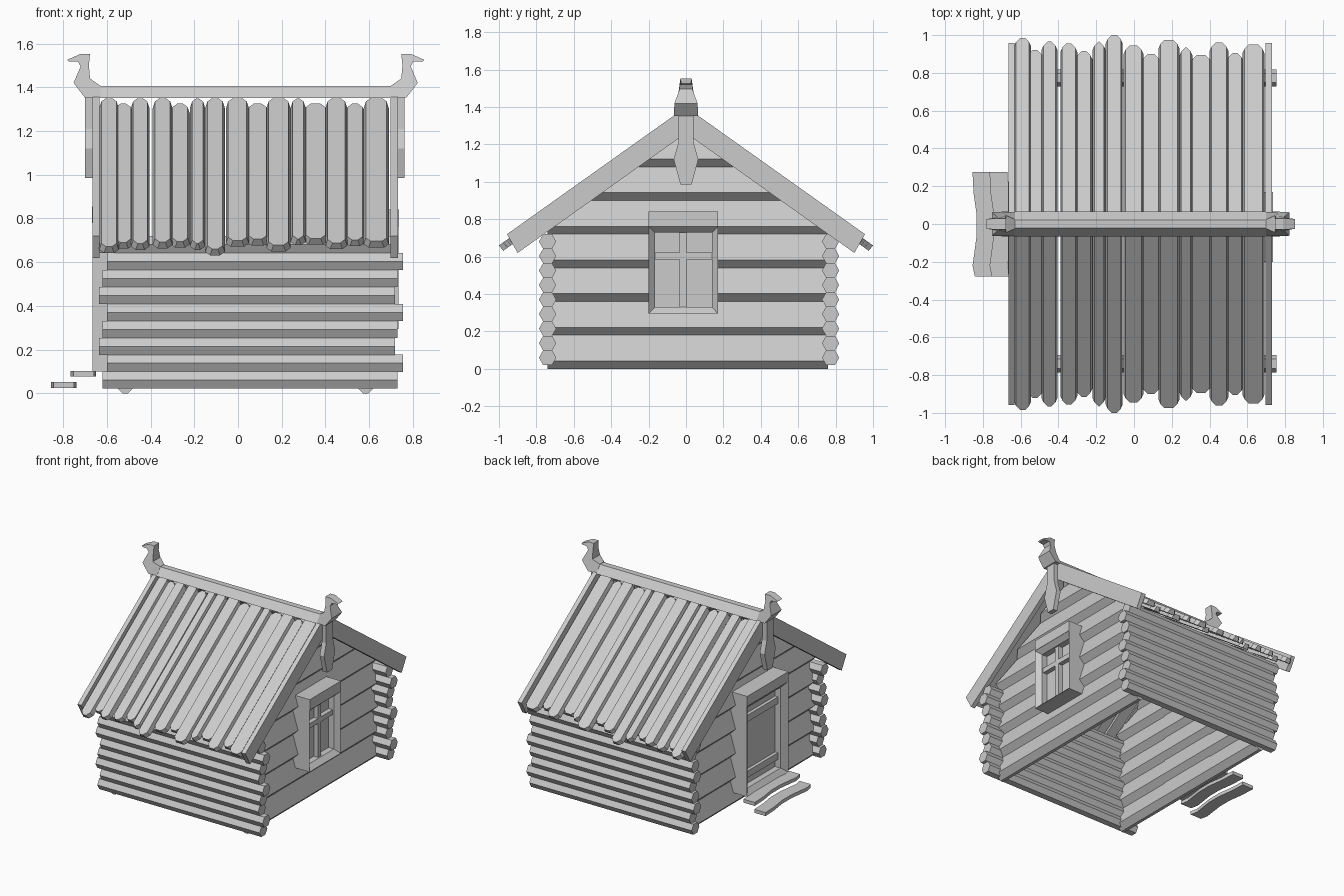
import bpy, bmesh, math
from mathutils import Vector

if "Cube" in bpy.data.objects:
    bpy.data.objects.remove(bpy.data.objects["Cube"])

CX = 0.035          # middle of the house along x
SLOPE = 0.712       # roof fall per unit of y


def loft(name, a, b):
    """Closed solid between two matching loops of points."""
    bm = bmesh.new()
    va = [bm.verts.new(p) for p in a]
    vb = [bm.verts.new(p) for p in b]
    n = len(a)
    bm.faces.new(va)
    bm.faces.new(vb[::-1])
    for i in range(n):
        j = (i + 1) % n
        bm.faces.new((va[i], vb[i], vb[j], va[j]))
    return finish(name, bm)


def finish(name, bm):
    bmesh.ops.recalc_face_normals(bm, faces=bm.faces[:])
    me = bpy.data.meshes.new(name)
    bm.to_mesh(me)
    bm.free()
    ob = bpy.data.objects.new(name, me)
    bpy.context.collection.objects.link(ob)
    return ob


def slab_x(name, yz, x0, x1):
    return loft(name, [(x0, y, z) for y, z in yz], [(x1, y, z) for y, z in yz])


def box(name, x0, x1, y0, y1, z0, z1):
    return slab_x(name, [(y0, z0), (y1, z0), (y1, z1), (y0, z1)], x0, x1)


def casing(name, x_front, x_inner, x_back, outer, inner):
    """Four mitred pieces around an opening, sloping inwards."""
    def corners(r):
        y0, y1, z0, z1 = r
        return [(y0, z0), (y1, z0), (y1, z1), (y0, z1)]
    o, n = corners(outer), corners(inner)
    for i in range(4):
        j = (i + 1) % 4
        loft(name,
             [(x_front, *o[i]), (x_front, *o[j]), (x_inner, *n[j]), (x_inner, *n[i])],
             [(x_back, *o[i]), (x_back, *o[j]), (x_back, *n[j]), (x_back, *n[i])])


# front and back log walls: nine six-sided logs each, staggered ends
ENDS = [(-0.62, 0.73), (-0.60, 0.755), (-0.635, 0.718)]
for wall, yc in (("front_log", -0.74), ("back_log", 0.773)):
    for i in range(9):
        zc = 0.06 + i * 0.0776
        hexagon = [(yc - 0.046, zc), (yc - 0.024, zc - 0.039), (yc + 0.024, zc - 0.039),
                   (yc + 0.046, zc), (yc + 0.024, zc + 0.039), (yc - 0.024, zc + 0.039)]
        slab_x(wall, hexagon, *ENDS[i % 3])

# gable walls: stacked wide logs, trimmed to the roof slope
for name, xc in (("door_gable", -0.515), ("window_gable", 0.585)):
    right, left = [], []
    for k in range(8):
        for z, w in ((0.18 * k, 0.012), (0.18 * k + 0.042, 0.055)):
            right.append((xc + w, z))
            left.append((xc - w, z))
    prof = right + left[::-1]
    ob = loft(name, [(x, -0.74, z) for x, z in prof], [(x, 0.76, z) for x, z in prof])
    bm = bmesh.new()
    bm.from_mesh(ob.data)
    for s in (-1, 1):
        r = bmesh.ops.bisect_plane(bm, geom=bm.verts[:] + bm.edges[:] + bm.faces[:],
                                   plane_co=(0, 0, 1.30), plane_no=Vector((0, s * SLOPE, 1)),
                                   clear_outer=True)
        cut = [e for e in r["geom_cut"] if isinstance(e, bmesh.types.BMEdge)]
        bmesh.ops.holes_fill(bm, edges=cut)
    bm.to_mesh(ob.data)
    bm.free()

# roof boards: (x0, x1, eave reach), alternating raised and lowered
BOARDS = [(-0.635, -0.545, 0.985), (-0.57, -0.48, 0.92), (-0.49, -0.405, 0.965),
          (-0.39, -0.30, 0.955), (-0.31, -0.22, 0.915), (-0.22, -0.15, 0.965),
          (-0.15, -0.06, 1.0), (-0.055, 0.05, 0.945), (0.04, 0.14, 0.90),
          (0.13, 0.24, 0.975), (0.24, 0.31, 0.935), (0.30, 0.41, 0.895),
          (0.40, 0.50, 0.96), (0.49, 0.58, 0.905), (0.575, 0.69, 0.95)]
LOW = {1, 4, 8, 11, 13}


def board_outline(s, x0, x1, u0, u1, h):
    c = 0.022
    pts = [(x0 + c, u0), (x1 - c, u0), (x1, u0 + c), (x1, u1 - c),
           (x1 - c, u1), (x0 + c, u1), (x0, u1 - c), (x0, u0 + c)]
    return [(x, s * u, h - SLOPE * u) for x, u in pts]


for s in (-1, 1):
    for i, (x0, x1, reach) in enumerate(BOARDS):
        h = 1.346 if i in LOW else 1.372
        loft("roof_board",
             board_outline(s, x0, x1, 0.01, reach - 0.023, h - 0.045),
             board_outline(s, x0 + 0.01, x1 - 0.01, 0.03, reach, h))
    # barge boards along both gables
    for x0, x1 in ((-0.665, -0.633), (0.697, 0.731)):
        slab_x("barge_board", [(0, 1.40), (s * 0.957, 0.72), (s * 0.90, 0.62), (0, 1.26)], x0, x1)

# ridge beam
slab_x("ridge_beam", [(-0.065, 1.35), (0.065, 1.35), (0.022, 1.405), (-0.022, 1.405)], -0.65, 0.72)

# carved bird heads on the ridge ends: (x, z, half width)
HEAD = [(-0.63, 1.352, 0.064), (-0.63, 1.407, 0.024), (-0.677, 1.44, 0.045), (-0.682, 1.50, 0.032),
        (-0.677, 1.553, 0.03), (-0.72, 1.553, 0.03), (-0.782, 1.525, 0.026), (-0.775, 1.518, 0.026),
        (-0.732, 1.518, 0.034), (-0.72, 1.495, 0.034), (-0.752, 1.42, 0.062), (-0.70, 1.352, 0.065)]
for m in (1, -1):
    pts = [(CX + m * (x - CX), w, z) for x, z, w in HEAD]
    loft("ridge_head", pts, [(x, -y, z) for x, y, z in pts])

# hanging gable pendants
PENDANT = [(-0.04, 1.36), (-0.04, 1.21), (-0.066, 1.12), (-0.03, 0.985),
           (0.03, 0.985), (0.066, 1.12), (0.04, 1.21), (0.04, 1.36)]
for x0, x1 in ((-0.70, -0.66), (0.726, 0.762)):
    slab_x("gable_pendant", PENDANT, x0, x1)

# window: casing, header, cross bars and pane
casing("window_frame", 0.735, 0.70, 0.57, (-0.2, 0.17, 0.295, 0.76), (-0.165, 0.14, 0.33, 0.728))
box("window_header", 0.57, 0.737, -0.2, 0.17, 0.76, 0.84)
box("window_pane", 0.57, 0.655, -0.17, 0.145, 0.325, 0.735)
box("window_upright", 0.64, 0.69, -0.035, 0.002, 0.33, 0.73)
box("window_crossbar", 0.64, 0.69, -0.165, 0.14, 0.585, 0.622)

# door: casing, header, leaf and two battens
casing("door_frame", -0.665, -0.635, -0.50, (-0.265, 0.225, 0.10, 0.78), (-0.215, 0.175, 0.14, 0.745))
box("door_header", -0.667, -0.50, -0.265, 0.225, 0.78, 0.855)
box("door_leaf", -0.59, -0.50, -0.22, 0.18, 0.135, 0.75)
for z in (0.20, 0.62):
    box("door_batten", -0.615, -0.58, -0.215, 0.175, z, z + 0.05)

# two wavy steps in front of the door
WAVE = [(0.275, 0.0), (0.16, 0.006), (0.05, 0.022), (-0.06, 0.022), (-0.15, 0.01), (-0.22, 0.0), (-0.277, 0.012)]
for x, z in ((-0.855, 0.025), (-0.765, 0.077)):
    plan = [(x + d, y) for y, d in WAVE] + [(x + 0.094 + d, y) for y, d in reversed(WAVE)]
    loft("step", [(px, py, z) for px, py in plan], [(px, py, z + 0.026) for px, py in plan])
